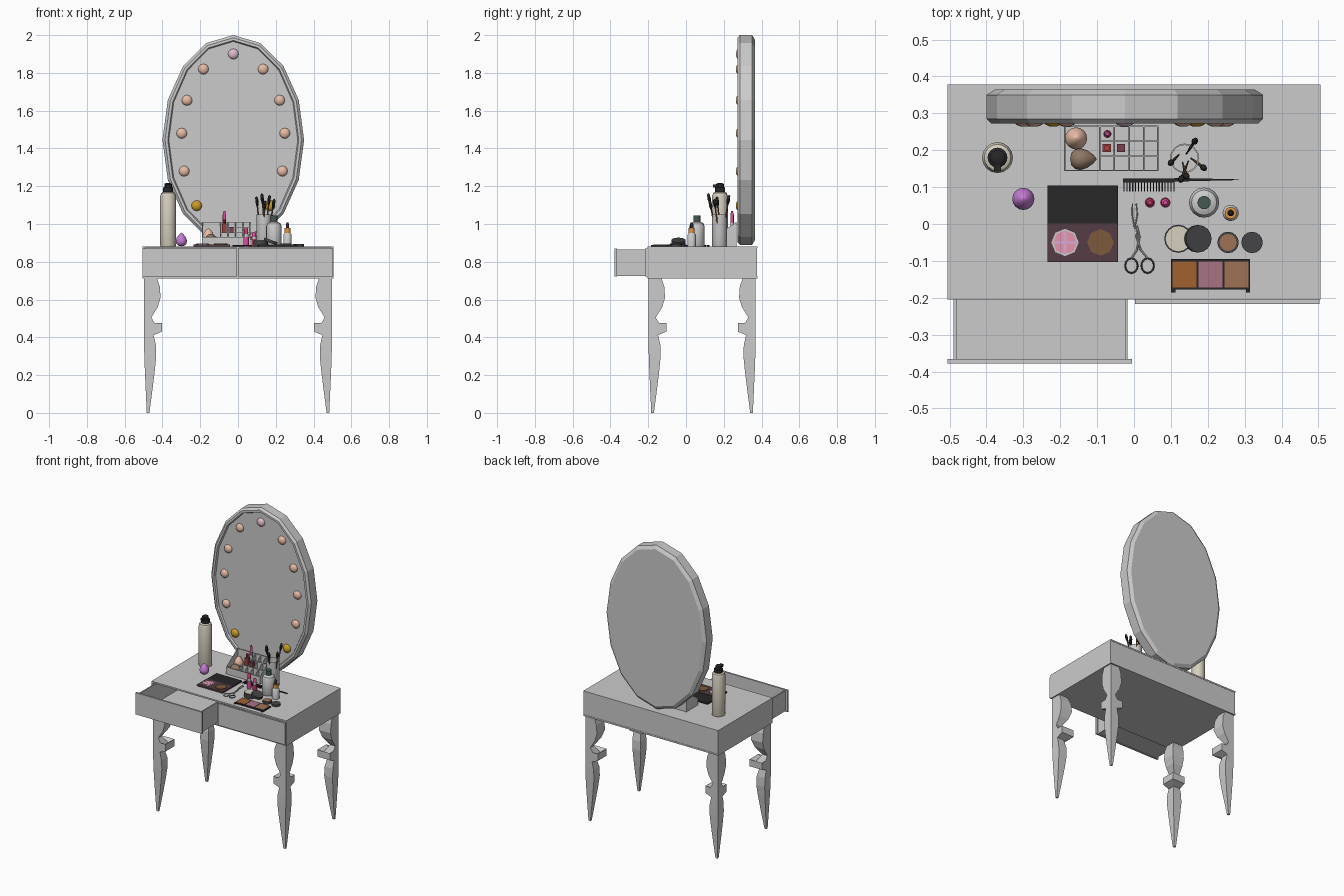
import bpy, bmesh, math
from math import sin, cos, pi

if "Cube" in bpy.data.objects:
    bpy.data.objects.remove(bpy.data.objects["Cube"])

T = 0.882  # table top height
BLACK, DARK, GREY = (.02, .02, .022), (.06, .06, .065), (.4, .4, .41)
PEACH, AMBER, PINK = (.8, .5, .38), (.6, .33, .02), (.75, .08, .35)
CREAM, BROWN, SILVER = (.68, .63, .52), (.2, .1, .05), (.55, .55, .57)


def paint(ob, col):
    if col:
        key = "paint_%.2f_%.2f_%.2f" % col
        mat = bpy.data.materials.get(key) or bpy.data.materials.new(key)
        mat.diffuse_color = (*col, 1)
        mat.use_nodes = True
        mat.node_tree.nodes["Principled BSDF"].inputs["Base Color"].default_value = mat.diffuse_color
        ob.data.materials.append(mat)


def loft(name, rings, col=None, loc=(0, 0, 0), rot=(0, 0, 0), smooth=False):
    """Skin a list of equal-length closed rings, with both ends capped."""
    bm = bmesh.new()
    vs = [[bm.verts.new(p) for p in ring] for ring in rings]
    n = len(rings[0])
    for a, b in zip(vs, vs[1:]):
        for i in range(n):
            bm.faces.new((a[i], a[(i + 1) % n], b[(i + 1) % n], b[i]))
    bm.faces.new(vs[0])
    bm.faces.new(vs[-1])
    bmesh.ops.remove_doubles(bm, verts=bm.verts, dist=1e-5)
    bmesh.ops.recalc_face_normals(bm, faces=bm.faces)
    if smooth:
        for f in bm.faces:
            f.smooth = True
        for e in bm.edges:
            e.smooth = e.calc_face_angle(0) < 0.7
    me = bpy.data.meshes.new(name)
    bm.to_mesh(me)
    bm.free()
    ob = bpy.data.objects.new(name, me)
    bpy.context.collection.objects.link(ob)
    ob.location, ob.rotation_euler = loc, rot
    paint(ob, col)
    return ob


def box(name, x0, x1, y0, y1, z0, z1, col=None):
    return loft(name, [[(x0, y0, z), (x1, y0, z), (x1, y1, z), (x0, y1, z)] for z in (z0, z1)], col)


def lathe(name, loc, prof, col=None, n=16, rot=(0, 0, 0)):
    rings = [[(max(r, 1e-4) * cos(2 * pi * i / n), max(r, 1e-4) * sin(2 * pi * i / n), z)
              for i in range(n)] for r, z in prof]
    return loft(name, rings, col, loc, rot, True)


def can(name, x, y, r, z0, z1, col=None, n=16, rot=(0, 0, 0)):
    return lathe(name, (x, y, z0), [(r, 0), (r, z1 - z0)], col, n, rot)


def wire(name, pts, r, col=None, cyclic=False):
    cu = bpy.data.curves.new(name, 'CURVE')
    cu.dimensions, cu.bevel_depth, cu.bevel_resolution, cu.use_fill_caps = '3D', r, 1, True
    sp = cu.splines.new('POLY')
    sp.points.add(len(pts) - 1)
    for p, q in zip(sp.points, pts):
        p.co = (*q, 1)
    sp.use_cyclic_u = cyclic
    ob = bpy.data.objects.new(name, cu)
    bpy.context.collection.objects.link(ob)
    paint(ob, col)


# Table carcass
box("table_top", -.505, .505, -.205, .378, .872, T)
box("table_bottom", -.505, .505, -.205, .378, .712, .722)
for n, a, b in (("left", -.505, -.494), ("middle", -.006, .006), ("right", .494, .505)):
    box("table_side_" + n, a, b, -.203, .376, .722, .872)
box("table_back", -.494, .494, .366, .376, .722, .872)

# Drawers: left one pulled out, right one closed
for n, x0, y0 in (("left", -.505, -.378), ("right", .003, -.217)):
    x1, y1 = x0 + .5, y0 + .5
    box(n + "_drawer_front", x0, x1, y0, y0 + .012, .723, .87)
    box(n + "_drawer_bottom", x0 + .016, x1 - .012, y0 + .012, y1, .726, .734)
    box(n + "_drawer_back", x0 + .016, x1 - .012, y1 - .008, y1, .734, .865)
    for s, a in (("a", x0 + .016), ("b", x1 - .02)):
        box(n + "_drawer_side_" + s, a, a + .008, y0 + .012, y1 - .008, .734, .865)

# Carved legs: straight outer corner, shaped inner faces (width, height, outer inset)
LEG = [(.068, .713, 0), (.083, .67, 0), (.087, .61, 0), (.072, .56, 0), (.038, .505, 0),
       (.066, .458, 0), (.094, .477, 0), (.094, .43, 0), (.05, .412, 0), (.062, .36, 0),
       (.063, .3, .001), (.052, .22, .004), (.037, .13, .008), (.014, 0, .014)]
for sx in (-1, 1):
    for sy, oy in ((-1, -.198), (1, .368)):
        rings = []
        for w, z, o in LEG:
            xa, ya = sx * (.497 - o), oy - sy * o
            xb, yb = xa - sx * w, ya - sy * w
            rings.append([(xa, ya, z), (xb, ya, z), (xb, yb, z), (xa, yb, z)])
        loft(("front" if sy < 0 else "back") + ("_left" if sx < 0 else "_right") + "_leg", rings)

# Oval sixteen-sided mirror with rim and recessed glass
rings = []
for d, y in ((.022, .364), (0, .35), (0, .285), (.014, .272), (.028, .272), (.034, .284)):
    rings.append([(-.025 + (.375 - d) * sin(pi * i / 8), y, 1.445 + (.555 - d) * cos(pi * i / 8))
                  for i in range(16)])
loft("mirror", rings)

# Light bulbs around the glass
BULBS = [(0, 1.9), (.158, 1.82), (.245, 1.655), (.273, 1.48), (.26, 1.28), (.194, 1.097)]
DOME = [(.028, 0), (.028, .008), (.022, .016), (.012, .021), (0, .022)]
for i, (dx, z) in enumerate(BULBS):
    for s in ((1,) if dx == 0 else (-1, 1)):
        lathe("bulb", (-.025 + s * dx, .286, z), DOME,
              (.75, .5, .62) if i == 0 else AMBER if i == 5 else PEACH, 12, (pi / 2, 0, 0))

# Tall spray bottle
lathe("spray_bottle", (-.37, .18, T), [(.04, 0), (.042, .005), (.042, .265), (.036, .282), (.025, .288)], CREAM)
lathe("spray_cap", (-.37, .18, T + .288), [(.027, 0), (.027, .022), (.02, .026), (.02, .042), (.012, .046)], BLACK)
box("spray_nozzle", -.38, -.36, .142, .18, T + .312, T + .328, BLACK)

# Blending sponges
DROP = [(0, 0), (.016, .003), (.027, .014), (.03, .028), (.024, .046), (.012, .063), (0, .072)]
lathe("purple_sponge", (-.3, .068, T), DROP, (.55, .2, .65))
lathe("peach_sponge", (-.157, .232, T + .025), DROP, PEACH)
lathe("brown_sponge", (-.173, .176, T + .035), DROP, (.28, .19, .13), rot=(0, pi / 2, 0))

# Organiser with sloped partitions
for x in (-.19, -.095, -.055, -.015, .025, .062):
    loft("organiser_partition", [[(x + d, y, z) for y, z in ((.145, T), (.267, T), (.267, 1.01), (.145, .93))]
                                 for d in (0, .004)])
for i, y in enumerate((.143, .182, .224, .263)):
    box("organiser_row", -.19 if i in (0, 3) else -.095, .066, y, y + .004, T, (.93, .955, .982, 1.01)[i])
box("organiser_floor", -.19, .066, .145, .265, T, T + .006)


def lipstick(x, y, z, h, base, col, r=.011):
    can("lipstick_base", x, y, r, z, z + h * .5, base, 12)
    can("lipstick_collar", x, y, r * .88, z + h * .5, z + h * .65, SILVER, 12)
    lathe("lipstick_tip", (x, y, z + h * .65), [(r * .8, 0), (r * .8, h * .25), (r * .4, h * .35)], col, 12)


lipstick(-.072, .244, T + .006, .18, PINK, PINK)
box("red_gloss_box", -.086, -.062, .195, .217, T + .006, 1.0, (.35, .05, .05))
can("red_gloss_top", -.074, .206, .008, 1.0, 1.025, (.5, .05, .05), 8)
box("plum_gloss_box", -.046, -.024, .195, .217, T + .006, .985, (.2, .05, .08))
lipstick(.043, .058, T, .1, PINK, (.6, .05, .15), .014)
lipstick(.085, .058, T, .075, (.5, .04, .12), PINK, .014)

# Brush cup and brushes
lathe("brush_cup", (.137, .178, T), [(.038, 0), (.04, .004), (.04, .168), (.036, .168), (.036, .01)])
for dx, dy, tx, ty, h in ((-.015, .01, .1, -.1, .24), (.005, .012, -.15, .1, .25), (.018, .0, .12, .16, .23),
                          (-.005, -.012, .18, .05, .22), (.01, -.008, .2, -.08, .26)):
    loc, rot = (.137 + dx, .178 + dy, T + .02), (tx, ty, 0)
    lathe("brush_handle", loc, [(.002, 0), (.004, h * .5), (.004, h * .8)], BROWN, 8, rot)
    lathe("brush_head", loc, [(.004, h * .8), (.009, h * .9), (.007, h), (0, h * 1.03)], BLACK, 8, rot)

# Rat-tail comb
box("comb_spine", -.03, .11, .112, .124, T, T + .006, BLACK)
loft("comb_tail", [[(x, .12 - w, T), (x, .12 + w, T), (x, .12 + w, T + .006), (x, .12 - w, T + .006)]
                   for x, w in ((.11, .005), (.285, .001))], BLACK)
for i in range(18):
    x = -.029 + i * .008
    box("comb_tooth", x, x + .003, .088, .112, T + .001, T + .005, BLACK)

# Scissors and tweezers
Z = T + .004
for s, cx in ((-1, -.007), (1, .037)):
    wire("scissor_ring", [(cx + .017 * cos(i * pi / 6), -.113 + .02 * sin(i * pi / 6), Z) for i in range(12)],
         .0022, DARK, True)
    wire("scissor_arm", [(cx, -.093, Z), (.013 + s * .005, -.07, Z), (.011 - s * .004, -.035, Z), (.008, -.005, Z)],
         .0025, GREY)
    wire("tweezer_arm", [(.002, -.012, Z), (.002 + s * .007, .025, Z), (.001 + s * .005, .055, Z)], .0018, GREY)

# Open blush palette
box("palette_lid", -.235, -.043, .002, .105, T, T + .008, BLACK)
box("palette_base", -.235, -.043, -.103, .002, T, T + .01, (.09, .045, .06))
can("pink_pan_rim", -.187, -.05, .037, T + .01, T + .012, SILVER, 8)
can("pink_pan", -.187, -.05, .032, T + .012, T + .014, (.8, .3, .42), 8)
for a in (0, pi / 2):
    w, l = (.03, .004) if a == 0 else (.004, .03)
    box("pink_pan_stripe", -.187 - w, -.187 + w, -.05 - l, -.05 + l, T + .014, T + .0145, (.7, .4, .65))
can("brown_pan", -.091, -.05, .036, T + .01, T + .014, (.2, .1, .045), 8)

# Lotion bottle and dropper bottle
lathe("lotion_bottle", (.19, .058, T), [(.038, 0), (.041, .005), (.041, .105), (.034, .122), (.018, .13)], SILVER)
can("lotion_cap", .19, .058, .018, T + .13, T + .162, (.06, .1, .08))
lathe("dropper_bottle", (.262, .03, T), [(.022, 0), (.022, .062), (.014, .072)], SILVER)
can("dropper_collar", .262, .03, .016, T + .07, T + .096, (.75, .3, .05))
lathe("dropper_bulb", (.262, .03, T + .096), [(.009, 0), (.009, .022), (.004, .03)], BLACK)

# Cream jar with its lid leaning on it
can("cream_jar", .12, -.04, .038, T, T + .03, DARK)
can("cream_surface", .12, -.04, .034, T + .03, T + .033, CREAM)
can("cream_jar_lid", .17, -.04, .037, T + .018, T + .034, DARK, rot=(0, .35, 0))

# Powder pot and lid
can("powder_pot", .255, -.05, .029, T, T + .014, DARK)
can("powder", .255, -.05, .023, T + .014, T + .016, (.35, .17, .09))
can("powder_lid", .32, -.05, .029, T, T + .012, DARK)

# Three-colour palette
box("shadow_palette", .1, .315, -.178, -.095, T, T + .008, BLACK)
for i, c in enumerate(((.35, .12, .03), (.4, .17, .23), (.35, .17, .09))):
    box("shadow_pan", .105 + i * .07, .17 + i * .07, -.172, -.101, T + .008, T + .01, c)
for x in (.1, .303):
    box("shadow_palette_hinge", x, x + .012, -.186, -.178, T, T + .008, BLACK)
